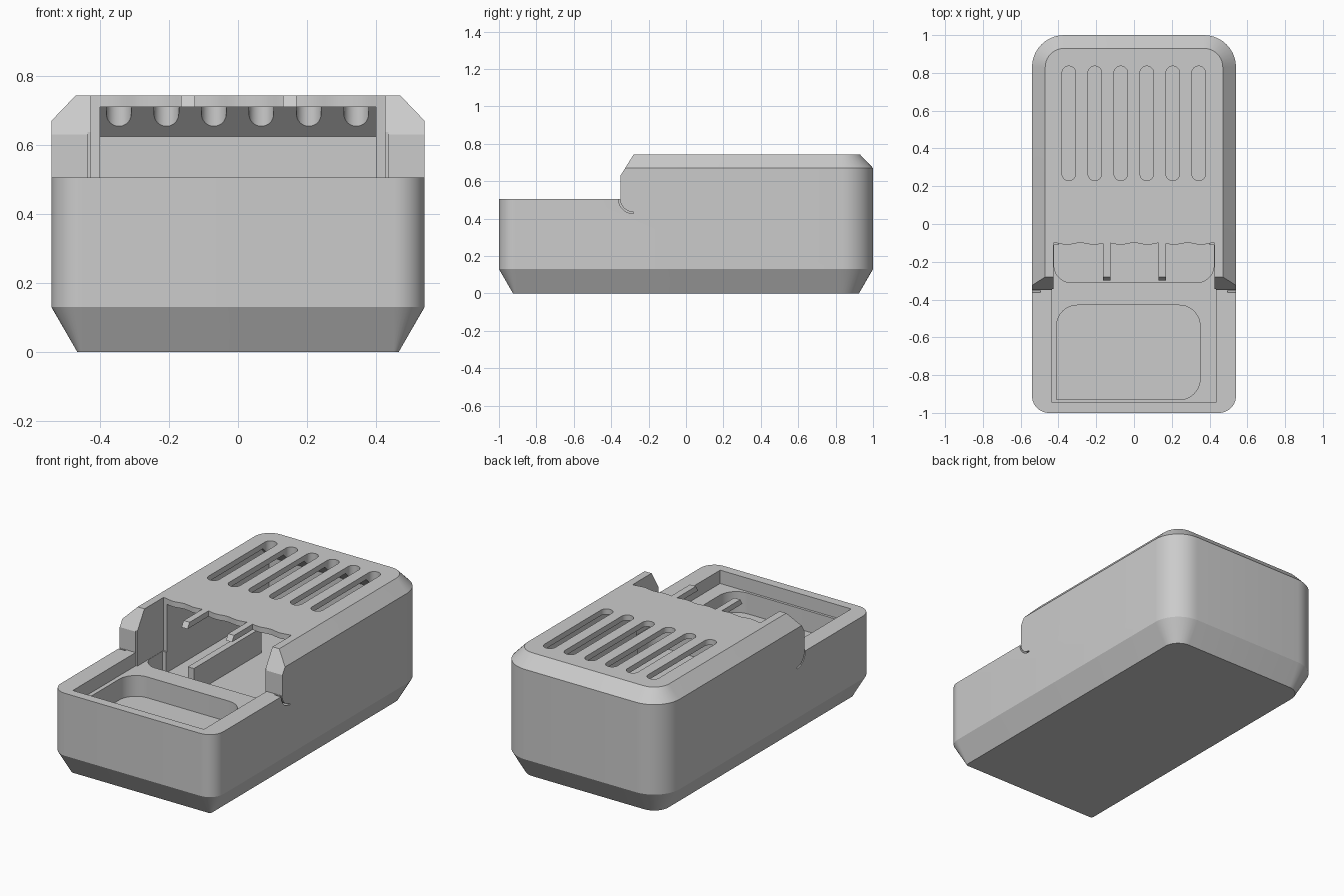
import bpy
import bmesh
from math import sin, cos, pi, radians

if "Cube" in bpy.data.objects:
    bpy.data.objects.remove(bpy.data.objects["Cube"], do_unlink=True)

grey = bpy.data.materials.new("plain_grey")
grey.use_nodes = True
COLOUR = (0.6, 0.6, 0.6, 1)
grey.diffuse_color = COLOUR
grey.node_tree.nodes["Principled BSDF"].inputs["Base Color"].default_value = COLOUR


def finish(bm, name):
    bmesh.ops.recalc_face_normals(bm, faces=bm.faces[:])
    mesh = bpy.data.meshes.new(name)
    bm.to_mesh(mesh)
    bm.free()
    mesh.materials.append(grey)
    obj = bpy.data.objects.new(name, mesh)
    bpy.context.collection.objects.link(obj)
    return obj


def rounded(x0, x1, y0, y1, radii, steps=10):
    """Rectangle outline; radii run front left, front right, back right, back left in x order."""
    corners = [(x0, y0, 1, 1, pi), (x1, y0, -1, 1, 1.5 * pi),
               (x1, y1, -1, -1, 0), (x0, y1, 1, -1, pi / 2)]
    points = []
    for (cx, cy, sx, sy, start), r in zip(corners, radii):
        if r == 0:
            points.append((cx, cy))
            continue
        for i in range(steps + 1):
            a = start + pi / 2 * i / steps
            points.append((cx + sx * r + r * cos(a), cy + sy * r + r * sin(a)))
    return points


def prism(name, outline, axis, lo, hi):
    """Extrude an outline: (y, z) points along x, or (x, y) points along z."""
    bm = bmesh.new()
    place = (lambda p: (lo, *p)) if axis == "x" else (lambda p: (*p, lo))
    face = bm.faces.new([bm.verts.new(place(p)) for p in outline])
    out = bmesh.ops.extrude_face_region(bm, geom=[face])
    moved = [v for v in out["geom"] if isinstance(v, bmesh.types.BMVert)]
    d = hi - lo
    bmesh.ops.translate(bm, verts=moved, vec=(d, 0, 0) if axis == "x" else (0, 0, d))
    return finish(bm, name)


def box(name, x0, x1, y0, y1, z0, z1):
    return prism(name, rounded(x0, x1, y0, y1, [0] * 4), "z", z0, z1)


def cut(target, cutter):
    cutter.hide_render = True
    mod = target.modifiers.new("cut", "BOOLEAN")
    mod.operation = "DIFFERENCE"
    mod.solver = "EXACT"
    mod.object = cutter
    bpy.context.view_layer.objects.active = target
    bpy.ops.object.modifier_apply(modifier=mod.name)
    bpy.data.objects.remove(cutter, do_unlink=True)


# Outer shell: stacked rounded outlines with bevelled bottom and top
bm = bmesh.new()
rings = []
for z, inset in [(0, 0.075), (0.13, 0), (0.67, 0), (0.743, 0.07)]:
    front, back = max(0.09 - inset, 0.01), 0.17 - inset
    outline = rounded(-0.54 + inset, 0.54 - inset, -1 + inset, 1 - inset,
                      [front, front, back, back])
    rings.append([bm.verts.new((x, y, z)) for x, y in outline])
for a, b in zip(rings, rings[1:]):
    for i in range(len(a)):
        j = (i + 1) % len(a)
        bm.faces.new((a[i], a[j], b[j], b[i]))
bm.faces.new(rings[0])
bm.faces.new(rings[-1])
body = finish(bm, "case_body")

# Lowered front deck with sloped cheek fronts
cut(body, prism("deck_cutter", [(-1.2, 0.505), (-0.35, 0.505), (-0.35, 0.63),
                                (-0.28, 0.743), (-0.25, 0.8), (-1.2, 0.8)], "x", -0.7, 0.7))

# Inner chamber with a sloped rear ceiling
cut(body, prism("chamber_cutter", [(-0.12, 0.3), (0.865, 0.3), (0.865, 0.625),
                                   (0.78, 0.71), (-0.12, 0.71)], "x", -0.4, 0.4))

# Roof opening with a gently scalloped rear edge
edge = [(0.425 - 0.85 * i / 48, -0.105 + 0.005 * cos(2 * pi * i / 8)) for i in range(49)]
cut(body, prism("opening_cutter", [(-0.425, -0.36), (0.425, -0.36)] + edge, "z", 0.425, 0.9))

# Lid recess, front tray and the rounded front of the chamber floor
cut(body, box("recess_cutter", -0.435, 0.435, -0.945, -0.345, 0.425, 0.9))
cut(body, prism("tray_cutter", rounded(-0.41, 0.35, -0.93, -0.43, [0, 0.11, 0.11, 0.11]),
                "z", 0.3, 0.6))
cut(body, prism("floor_cutter", rounded(-0.423, 0.423, -0.31, -0.11, [0.09, 0.09, 0, 0]),
                "z", 0.3, 0.5))

# Vent slots
for i in range(6):
    x = -0.345 + 0.1375 * i
    cut(body, prism("slot_cutter", rounded(x - 0.036, x + 0.036, 0.23, 0.836, [0.0359] * 4),
                    "z", 0.5, 0.9))

# Curved relief slits below the cheeks
arc = [radians(180 + 9 * i) for i in range(11)]
slit = [(-0.28 + 0.082 * cos(a), 0.508 + 0.082 * sin(a)) for a in arc]
slit += [(-0.28 + 0.073 * cos(a), 0.508 + 0.073 * sin(a)) for a in reversed(arc)]
for lo, hi in [(-0.6, -0.495), (0.495, 0.6)]:
    cut(body, prism("slit_cutter", slit, "x", lo, hi))

# Roof tongues with sloped tips
tongue = [(-0.08, 0.71), (-0.3, 0.71), (-0.28, 0.743), (-0.08, 0.743)]
parts = [body]
for side, x in [("right", -0.145), ("left", 0.15)]:
    parts.append(prism("roof_tongue_" + side, tongue, "x", x - 0.02, x + 0.02))

# Divider rib on the chamber floor
parts.append(box("divider_rib", -0.165, -0.125, -0.24, 0.4, 0.295, 0.45))

# Smooth the rounded corners, keep the edges sharp
for obj in parts:
    bpy.ops.object.select_all(action="DESELECT")
    obj.select_set(True)
    bpy.context.view_layer.objects.active = obj
    bpy.ops.object.shade_smooth_by_angle(angle=radians(25))
